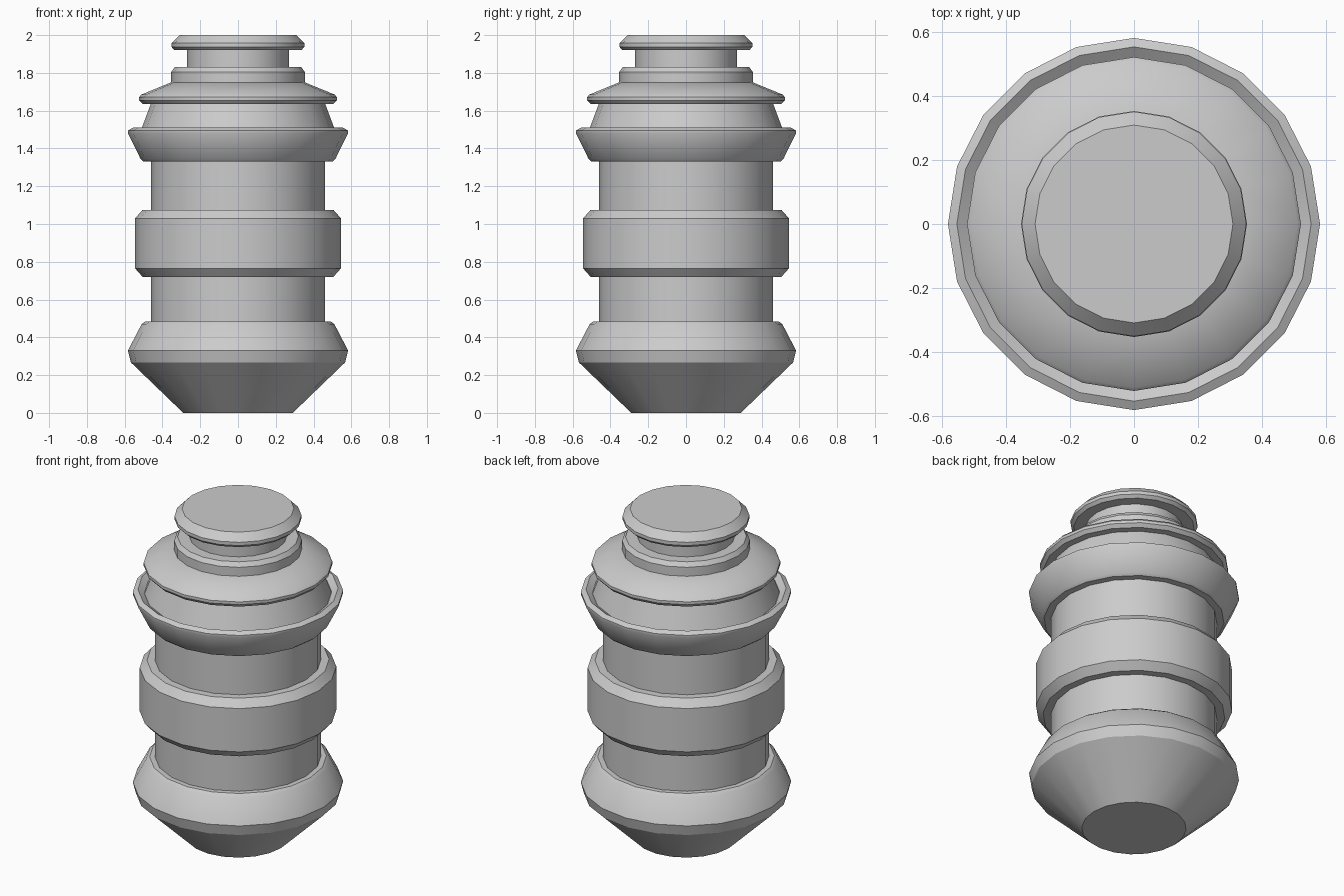
import bpy
import bmesh
import math

SIDES = 20

cube = bpy.data.objects.get("Cube")
if cube:
    bpy.data.objects.remove(cube, do_unlink=True)

# Single grey finish
grey = bpy.data.materials.new("plain_grey")
grey.use_nodes = True
colour = (0.6, 0.6, 0.6, 1)
grey.diffuse_color = colour
grey.node_tree.nodes["Principled BSDF"].inputs["Base Color"].default_value = colour


def lathe(name, profile):
    """Turn a (radius, height) profile, listed bottom to top, into a capped solid."""
    bm = bmesh.new()
    rings = []
    for r, z in profile:
        angles = [2 * math.pi * i / SIDES for i in range(SIDES)]
        rings.append([bm.verts.new((r * math.cos(a), r * math.sin(a), z)) for a in angles])
    for low, high in zip(rings, rings[1:]):
        for i in range(SIDES):
            j = (i + 1) % SIDES
            bm.faces.new((low[i], low[j], high[j], high[i]))
    bm.faces.new(rings[0][::-1])
    bm.faces.new(rings[-1])
    mesh = bpy.data.meshes.new(name)
    bm.to_mesh(mesh)
    bm.free()
    mesh.materials.append(grey)
    obj = bpy.data.objects.new(name, mesh)
    bpy.context.collection.objects.link(obj)
    bpy.ops.object.select_all(action="DESELECT")
    obj.select_set(True)
    bpy.context.view_layer.objects.active = obj
    bpy.ops.object.shade_smooth_by_angle(angle=math.radians(30))
    return obj


# Tapered foot with a sloped shoulder
lathe("base", [(0.29, 0), (0.567, 0.267), (0.583, 0.33), (0.51, 0.47), (0.49, 0.485)])

# Main column
lathe("shaft", [(0.46, 0.48), (0.46, 1.34)])

# Chamfered band around the middle
lathe("middle_band", [(0.505, 0.72), (0.545, 0.765), (0.545, 1.03), (0.505, 1.075)])

# Flared collar with a hollow lip
lathe("collar", [(0.5, 1.33), (0.515, 1.343), (0.583, 1.48), (0.583, 1.495),
                 (0.555, 1.51), (0.52, 1.485)])

# Upper body tapering inside the collar
lathe("upper_body", [(0.52, 1.48), (0.46, 1.64)])

# Overhanging shoulder plate
lathe("shoulder", [(0.505, 1.635), (0.523, 1.655), (0.523, 1.672), (0.512, 1.685), (0.354, 1.75)])

# Neck assembly
lathe("neck_ring", [(0.354, 1.745), (0.354, 1.805), (0.335, 1.83)])
lathe("neck", [(0.27, 1.82), (0.27, 1.93)])
lathe("cap", [(0.335, 1.92), (0.352, 1.937), (0.352, 1.957), (0.31, 2.0)])
